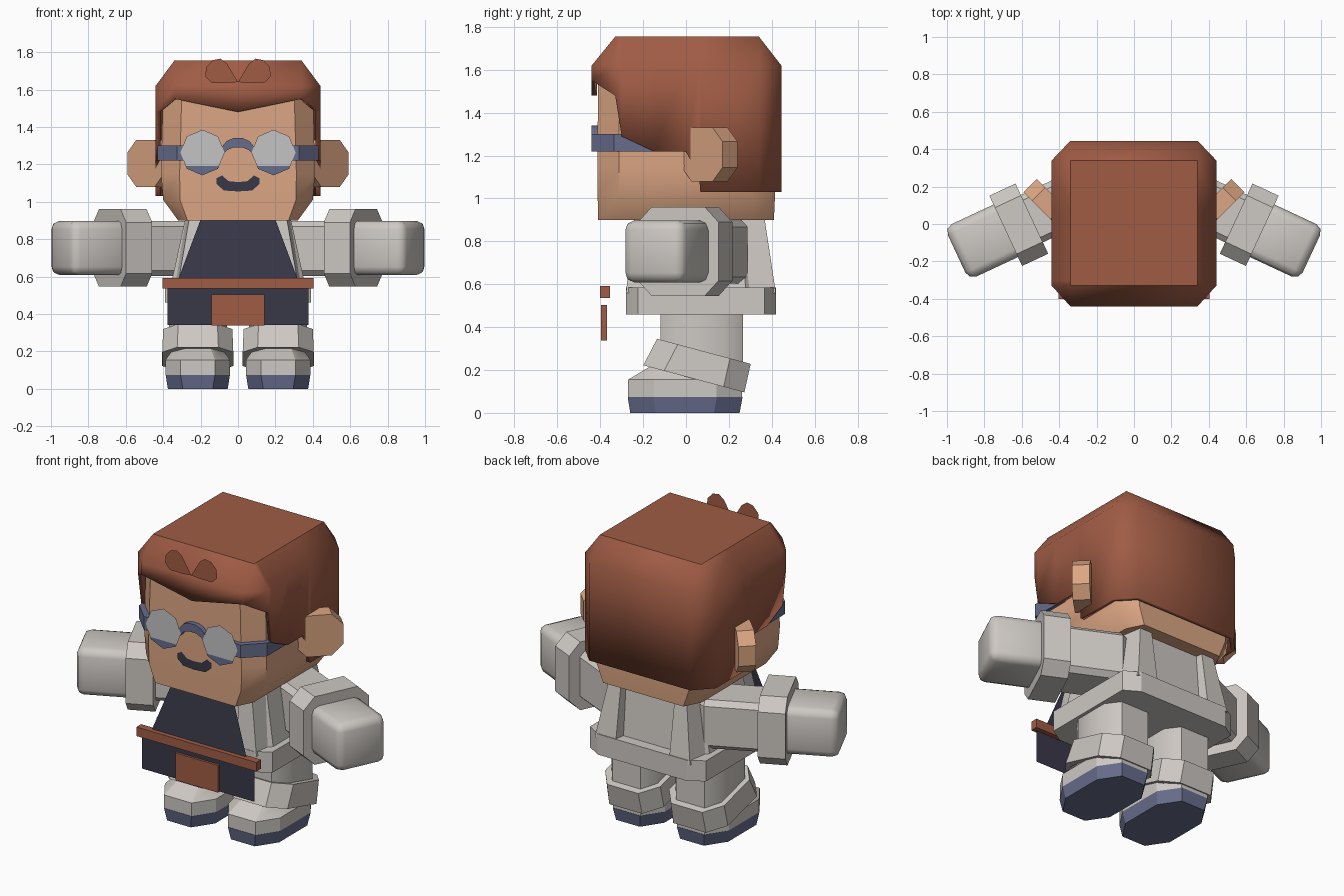
import bpy, bmesh, math
from mathutils import Matrix, Vector

if "Cube" in bpy.data.objects:
    bpy.data.objects.remove(bpy.data.objects["Cube"])


def mat(name, srgb):
    m = bpy.data.materials.new(name)
    m.diffuse_color = [((c / 255 + 0.055) / 1.055) ** 2.4 for c in srgb] + [1]
    m.use_nodes = True
    m.node_tree.nodes["Principled BSDF"].inputs["Base Color"].default_value = m.diffuse_color
    return m


HAIR = mat("auburn brown", (160, 92, 69))
SKIN = mat("warm skin", (220, 166, 131))
CLOTH = mat("pale warm grey", (205, 200, 195))
NAVY = mat("slate blue", (103, 109, 140))
DARK = mat("dark navy", (57, 56, 73))
GLASS = mat("lens grey", (196, 196, 197))


def finish(name, bm, mats, smooth=30, xf=None, recalc=True):
    if xf is not None:
        bm.transform(xf)
    if recalc:
        bmesh.ops.recalc_face_normals(bm, faces=bm.faces)
    me = bpy.data.meshes.new(name)
    bm.to_mesh(me)
    bm.free()
    for m in mats:
        me.materials.append(m)
    ob = bpy.data.objects.new(name, me)
    bpy.context.collection.objects.link(ob)
    bpy.ops.object.select_all(action='DESELECT')
    ob.select_set(True)
    bpy.context.view_layer.objects.active = ob
    if smooth:
        bpy.ops.object.shade_smooth_by_angle(angle=math.radians(smooth))
    return ob


def ring(hx, y0, y1, cx, cy, z, x=0):
    """Chamfered rectangle in plan."""
    half = [(hx - cx, y0), (hx, y0 + cy), (hx, y1 - cy), (hx - cx, y1)]
    pts = half + [(-a, b) for a, b in reversed(half)]
    return [Vector((a + x, b, z)) for a, b in pts]


def loft(name, rings, mats, smooth=30, xf=None, caps=True):
    bm = bmesh.new()
    vs = [[bm.verts.new(p) for p in r] for r in rings]
    n = len(vs[0])
    for a, b in zip(vs, vs[1:]):
        for i in range(n):
            bm.faces.new((a[i], a[(i + 1) % n], b[(i + 1) % n], b[i]))
    if caps:
        bm.faces.new(vs[0])
        bm.faces.new(vs[-1])
    return finish(name, bm, mats, smooth, xf)


def box(name, lo, hi, m, bevel=0, seg=1, xf=None, smooth=30):
    bm = bmesh.new()
    bmesh.ops.create_cube(bm, size=1)
    lo, hi = Vector(lo), Vector(hi)
    for v in bm.verts:
        v.co = (lo + hi) / 2 + Vector([c * s for c, s in zip(v.co, hi - lo)])
    if bevel:
        bmesh.ops.bevel(bm, geom=bm.edges[:], offset=bevel, segments=seg, profile=0.5, affect='EDGES')
    return finish(name, bm, [m], smooth, xf)


def sheet(name, pts, m):
    """Flat face, points wound to face the front."""
    bm = bmesh.new()
    f = bm.faces.new([bm.verts.new(p) for p in pts])
    f.normal_update()
    if f.normal.y > 0:
        f.normal_flip()
    return finish(name, bm, [m], 0, recalc=False)


# Head block with narrowed jaw
loft("head", [ring(.32, -.41, .41, .05, .1, .9), ring(.40, -.412, .415, .09, .1, 1.01),
              ring(.412, -.413, .415, .1, .1, 1.15), ring(.40, -.41, .41, .1, .1, 1.6)], [SKIN], 40)

# Hair cap: rounded top, hem height varies around the head
hem = [(.0, -.44, 1.48), (.34, -.44, 1.55), (.44, -.33, 1.48), (.44, -.30, 1.29), (.44, -.15, 1.22),
       (.44, 0, 1.22), (.44, .062, 1.09), (.44, .067, 1.03), (.44, .34, 1.03), (.34, .445, 1.03)]
hem += [(-x, y, z) for x, y, z in reversed(hem[1:])]
brow = [(x, y, 1.62) for x, y, z in hem]
crown = [(max(-.34, min(.34, x)), max(-.33, min(.34, y)), 1.755) for x, y, z in hem]
bm = bmesh.new()
rows = [[bm.verts.new(p) for p in r] for r in (hem, brow, crown)]
for a, b in zip(rows, rows[1:]):
    for i in range(len(a)):
        j = (i + 1) % len(a)
        bm.faces.new((a[i], a[j], b[j], b[i]))
bm.faces.new(rows[2])
bmesh.ops.remove_doubles(bm, verts=bm.verts, dist=.0005)
hair = finish("hair", bm, [HAIR], 50)
sol = hair.modifiers.new("thickness", 'SOLIDIFY')
sol.thickness, sol.offset = .025, -1

# Forelock petals
petal = [(0, 1.64), (.06, 1.635), (.14, 1.635), (.175, 1.67), (.17, 1.72), (.135, 1.757), (.095, 1.765), (.06, 1.74)]
for s, side in ((1, "right"), (-1, "left")):
    sheet("forelock_" + side, [(s * x, -.45, z) for x, z in petal], HAIR)

# Moustache
half = [(0, 1.105), (.05, 1.11), (.085, 1.14), (.115, 1.125), (.115, 1.095), (.075, 1.06), (0, 1.055)]
sheet("moustache", [(x, -.419, z) for x, z in half + [(-x, z) for x, z in half[-2:0:-1]]], DARK)


def strip(name, path, thick):
    """Thin solid from (outer point, inner point) pairs with given low and high z."""
    rings = [[Vector((o[0], o[1], o[2])), Vector((o[0], o[1], o[3])),
              Vector((i[0], i[1], i[3])), Vector((i[0], i[1], i[2]))] for o, i in path]
    return loft(name, rings, [thick], 30)


# Glasses bridge
arch = [(-.085, 1.27), (-.06, 1.3), (-.025, 1.315), (.025, 1.315), (.06, 1.3), (.085, 1.27)]
strip("glasses_bridge", [((x, -.44, z - .025, z + .025), (x, -.40, z - .025, z + .025)) for x, z in arch], NAVY)

for s, side in ((1, "right"), (-1, "left")):
    # Glasses temple band
    outer = [(.26, -.44), (.325, -.44), (.43, -.335), (.43, -.1)]
    inner = [(.26, -.40), (.305, -.40), (.40, -.305), (.40, -.1)]
    strip("glasses_band_" + side, [((s * o[0], o[1], 1.22, 1.3), (s * i[0], i[1], 1.22, 1.3))
                                   for o, i in zip(outer, inner)], NAVY)
    # Lens with tinted lower part
    bm = bmesh.new()
    bm.faces.new([bm.verts.new((s * .19 + .118 * math.cos(k * math.pi / 4), -.445,
                                1.263 + .122 * math.sin(k * math.pi / 4))) for k in range(8)])
    bmesh.ops.bisect_plane(bm, geom=bm.verts[:] + bm.edges[:] + bm.faces[:],
                           plane_co=(0, 0, 1.19), plane_no=(0, 0, 1))
    for f in bm.faces:
        f.material_index = int(f.calc_center_median().z < 1.19)
        f.normal_update()
        if f.normal.y > 0:
            f.normal_flip()
    finish("lens_" + side, bm, [GLASS, NAVY], 0, recalc=False)

    # Ear: chamfered slab swept backward
    plan = [(-.135, -.06), (-.07, -.125), (.07, -.125), (.135, -.06),
            (.135, .06), (.07, .125), (-.07, .125), (-.135, .06)]
    d = .7071
    loft("ear_" + side, [[Vector((s * (.495 + a * d - o), .075 + a * d + o, 1.205 + b)) for a, b in plan]
                         for o in (0, .07)], [SKIN], 30)

    # Arm parts along an axis angled forward
    xf = Matrix.Translation((s * .616, -.004, .753)) @ Matrix.Rotation(math.radians(-25 * s), 4, 'Z')
    if s < 0:
        xf = xf @ Matrix.Diagonal((-1, 1, 1, 1))
    box("sleeve_" + side, (-.42, -.14, -.15), (0, .14, .145), CLOTH, .03, 1, xf)
    sq = [(-.207, -.137), (-.137, -.207), (.137, -.207), (.207, -.137),
          (.207, .137), (.137, .207), (-.137, .207), (-.207, .137)]
    loft("sleeve_cuff_" + side, [[Vector((x, a, b)) for a, b in sq] for x in (-.077, .077)], [CLOTH], 30, xf)
    box("hand_" + side, (0, -.155, -.145), (.367, .155, .145), CLOTH, .045, 2, xf, 60)

    # Leg, tilted boot cuff, shoe and sole
    x = s * .215
    loft("leg_" + side, [ring(.155, -.12, .265, .06, .08, z, x) for z in (.12, .5)], [CLOTH], 50)
    tilt = Matrix.Translation((x, .06, .223)) @ Matrix.Rotation(math.radians(-15), 4, 'X')
    loft("boot_cuff_" + side, [ring(.19, -.25, .238, .08, .1, -.068), ring(.185, -.22, .232, .08, .1, .068)],
         [CLOTH], 30, tilt)
    loft("shoe_" + side, [ring(.172, -.27, .262, .08, .12, .075, x), ring(.172, -.27, .262, .08, .12, .155, x),
                          ring(.13, -.17, .22, .06, .09, .215, x)], [CLOTH], 30)
    loft("sole_" + side, [ring(.16, -.26, .25, .08, .12, 0, x), ring(.172, -.272, .264, .08, .12, .075, x)],
         [NAVY], 30)

    # Robe straps, front and back
    for part, y0, y1, b in (("back", .419, .365, -.12), ("front", -.28, -.24, .12)):
        cx0, cx1 = s * .25, s * .22
        loft(f"{part}_strap_{side}",
             [[Vector((cx0 + a, y, .56)) for a, y in ((-.07, y0), (.07, y0), (.09, y0 + b), (-.09, y0 + b))],
              [Vector((cx1 + a, y, .915)) for a, y in ((-.04, y1), (.04, y1), (.06, y1 + b), (-.06, y1 + b))]],
             [CLOTH], 0)

# Torso and robe hem
loft("torso", [ring(.36, -.25, .36, .08, .08, .55), ring(.28, -.2, .325, .07, .07, .92)], [CLOTH], 30)
loft("robe_hem", [ring(.39, -.28, .42, .09, .055, z) for z in (.46, .585)], [CLOTH], 30)

# Apron sheets, belt and pouch
sheet("apron_bib", [(-.325, -.375, .57), (.325, -.375, .57), (.2, -.335, .905), (-.2, -.335, .905)], DARK)
sheet("apron_skirt", [(-.378, -.383, .34), (.378, -.383, .34), (.378, -.383, .56), (-.378, -.383, .56)], DARK)
box("belt", (-.403, -.40, .537), (.403, -.355, .592), HAIR)
box("belt_pouch", (-.143, -.397, .338), (.143, -.368, .503), HAIR)
